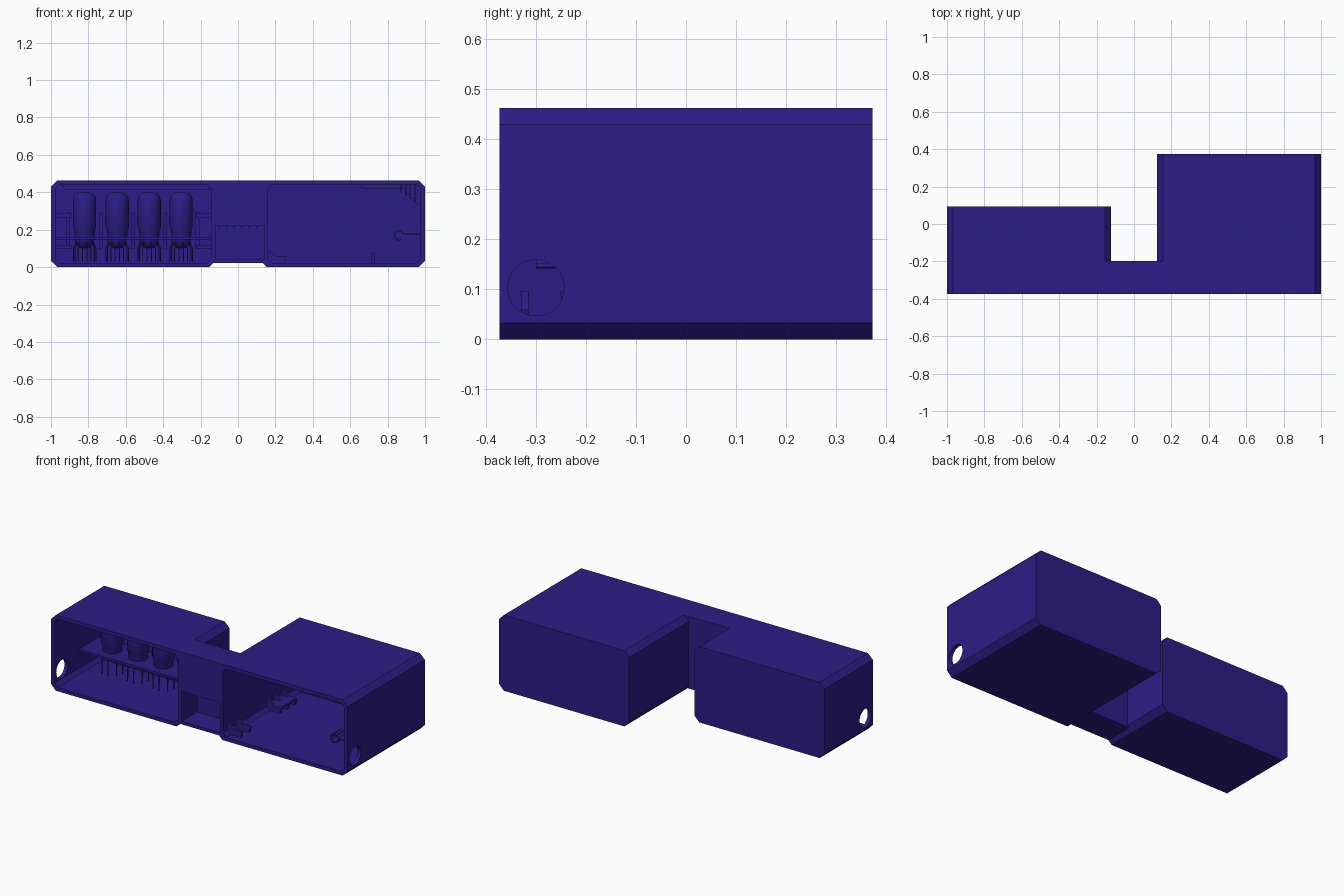
import bpy, bmesh, math
from mathutils import Vector

if "Cube" in bpy.data.objects:
    bpy.data.objects.remove(bpy.data.objects["Cube"])

mat = bpy.data.materials.new("deep_violet")
mat.diffuse_color = (0.027, 0.012, 0.24, 1)
mat.use_nodes = True
mat.node_tree.nodes["Principled BSDF"].inputs["Base Color"].default_value = mat.diffuse_color


def finish(name, bm):
    bmesh.ops.recalc_face_normals(bm, faces=bm.faces[:])
    me = bpy.data.meshes.new(name)
    bm.to_mesh(me)
    bm.free()
    me.materials.append(mat)
    ob = bpy.data.objects.new(name, me)
    bpy.context.collection.objects.link(ob)
    return ob


def prism(name, pts, y0, y1):
    """Extrude an x-z outline along y."""
    bm = bmesh.new()
    a = [bm.verts.new((x, y0, z)) for x, z in pts]
    b = [bm.verts.new((x, y1, z)) for x, z in pts]
    n = len(pts)
    bm.faces.new(a)
    bm.faces.new(b[::-1])
    for i in range(n):
        bm.faces.new((a[i], a[(i + 1) % n], b[(i + 1) % n], b[i]))
    return finish(name, bm)


def box(name, x0, x1, y0, y1, z0, z1):
    return prism(name, [(x0, z0), (x1, z0), (x1, z1), (x0, z1)], y0, y1)


def octagon(x0, x1, z0, z1, c):
    return [(x0 + c, z0), (x1 - c, z0), (x1, z0 + c), (x1, z1 - c),
            (x1 - c, z1), (x0 + c, z1), (x0, z1 - c), (x0, z0 + c)]


def rod(bm, p, q, r, seg=6):
    p, q = Vector(p), Vector(q)
    d = q - p
    m = d.to_track_quat('Z', 'Y').to_matrix().to_4x4()
    m.translation = (p + q) / 2
    bmesh.ops.create_cone(bm, cap_ends=True, segments=seg, radius1=r, radius2=r,
                          depth=d.length, matrix=m)


def boolean(ob, other, op):
    m = ob.modifiers.new(op, 'BOOLEAN')
    m.operation, m.solver, m.object = op, 'EXACT', other
    bpy.context.view_layer.objects.active = ob
    bpy.ops.object.modifier_apply(modifier=m.name)
    bpy.data.objects.remove(other)


# Housing: two chamfered blocks joined by a raised bridge
F, H, W = -0.373, 0.462, 0.023
housing = prism("housing", octagon(-1, -0.122, 0, H, 0.033), F, 0.093)
boolean(housing, prism("right_block", octagon(0.122, 1, 0, H, 0.033), F, 0.373), 'UNION')
boolean(housing, box("bridge", -0.17, 0.17, F, -0.198, 0.022, H), 'UNION')

# Hollows, open to the front; the bridge keeps its upper front panel
cuts = [
    prism("cut_left", octagon(-1 + W, -0.145, W, H - W, 0.022), -0.5, 0.093 - W),
    prism("cut_right", octagon(0.16, 1 - W, W, H - W, 0.022), -0.5, 0.373 - W),
    box("cut_bridge_low", -0.12, 0.14, -0.5, -0.198 - W, 0.04, 0.222),
    box("cut_bridge_high", -0.12, 0.14, F + W, -0.198 - W, 0.2, H - W)]
# Round cable holes in both end walls
for s in (-1, 1):
    bm = bmesh.new()
    rod(bm, (s * 0.93, -0.3, 0.103), (s * 1.07, -0.3, 0.103), 0.056, 40)
    cuts.append(finish("cut_hole", bm))
for c in cuts:
    boolean(housing, c, 'DIFFERENCE')

# Display tubes with splayed lead wires
tube_x = [-0.82, -0.646, -0.475, -0.304]
TY = -0.04
prof = [(0, 0.1), (0.025, 0.104), (0.045, 0.125), (0.053, 0.15), (0.055, 0.2), (0.062, 0.215),
        (0.062, 0.355), (0.058, 0.378), (0.047, 0.392), (0.025, 0.4), (0, 0.402)]
for x in tube_x:
    bm = bmesh.new()
    vs = [bm.verts.new((r, 0, z)) for r, z in prof]
    es = [bm.edges.new(e) for e in zip(vs, vs[1:])]
    bmesh.ops.spin(bm, geom=vs + es, cent=(0, 0, 0), axis=(0, 0, 1),
                   angle=2 * math.pi, steps=32)
    bmesh.ops.remove_doubles(bm, verts=bm.verts[:], dist=1e-4)
    tube = finish("display_tube", bm)
    tube.location = (x, TY, 0)
    bpy.context.view_layer.objects.active = tube
    bpy.ops.object.select_all(action='DESELECT')
    tube.select_set(True)
    bpy.ops.object.shade_smooth_by_angle(angle=math.radians(40))
    bm = bmesh.new()
    for i in range(8):
        c, s = math.cos(i * math.pi / 4 + 0.2), math.sin(i * math.pi / 4 + 0.2)
        knee = (x + 0.062 * c, TY + 0.062 * s, 0.1)
        rod(bm, (x + 0.035 * c, TY + 0.035 * s, 0.16), knee, 0.003)
        rod(bm, knee, (x + 0.062 * c, TY + 0.062 * s, 0.03), 0.003)
    finish("tube_leads", bm)

# Circuit board, divider posts, side ledges and top rail in the left bay
box("tube_board", -0.98, -0.142, -0.14, 0.06, 0.148, 0.162)
for i in range(5):
    x = -0.907 + i * 0.1725
    box("tube_divider", x - 0.01, x + 0.01, 0.0, 0.025, 0.1, 0.292)
for x0, x1 in ((-0.98, -0.89), (-0.225, -0.142)):
    box("upper_ledge", x0, x1, -0.02, 0.05, 0.265, 0.29)
    box("lower_ledge", x0, x1, -0.02, 0.05, 0.1, 0.115)
prism("top_rail", [(-0.92, 0.412), (-0.145, 0.412), (-0.145, 0.442), (-0.935, 0.442),
                   (-0.935, 0.427)], 0.01, 0.05)

# Row of small pins under the bridge panel
for i in range(6):
    x = -0.1 + i * 0.04
    box("bridge_pin", x - 0.004, x + 0.004, -0.34, -0.22, 0.21, 0.218)

# Corner brackets along the inner wall of the right bay
bracket = [(0.155, 0.018), (0.245, 0.018), (0.26, 0.06), (0.2, 0.06), (0.155, 0.1)]
for y0, y1 in ((-0.33, -0.315), (-0.25, -0.235), (0.05, 0.065), (0.12, 0.135), (0.19, 0.205)):
    prism("corner_bracket", bracket, y0, y1)
box("bracket_plate", 0.155, 0.25, 0.05, 0.205, 0.05, 0.06)

# Gusset fins and rail at the upper right, small floor post
prism("gusset", [(0.86, 0.442), (0.98, 0.442), (0.98, 0.325), (0.955, 0.34)], 0.3, 0.352)
for i in range(4):
    x = 0.87 + i * 0.024
    box("gusset_fin", x, x + 0.006, 0.24, 0.352, 0.4 - i * 0.018, 0.442)
box("ceiling_rail", 0.66, 0.87, 0.3, 0.352, 0.42, 0.442)
box("floor_post", 0.715, 0.73, 0.3, 0.352, 0.02, 0.08)

# Cable hook on the right wall
path = [(0.98, 0.175), (0.885, 0.175)]
path += [(0.86 + 0.025 * math.cos(math.radians(a)), 0.17 + 0.025 * math.sin(math.radians(a)))
         for a in range(60, 301, 30)]
for p, q in zip(path, path[1:]):
    d = (Vector(q) - Vector(p)).normalized() * 0.004
    prism("cable_hook", [(p[0] - d.y, p[1] + d.x), (q[0] - d.y, q[1] + d.x),
                         (q[0] + d.y, q[1] - d.x), (p[0] + d.y, p[1] - d.x)], -0.3, -0.22)
